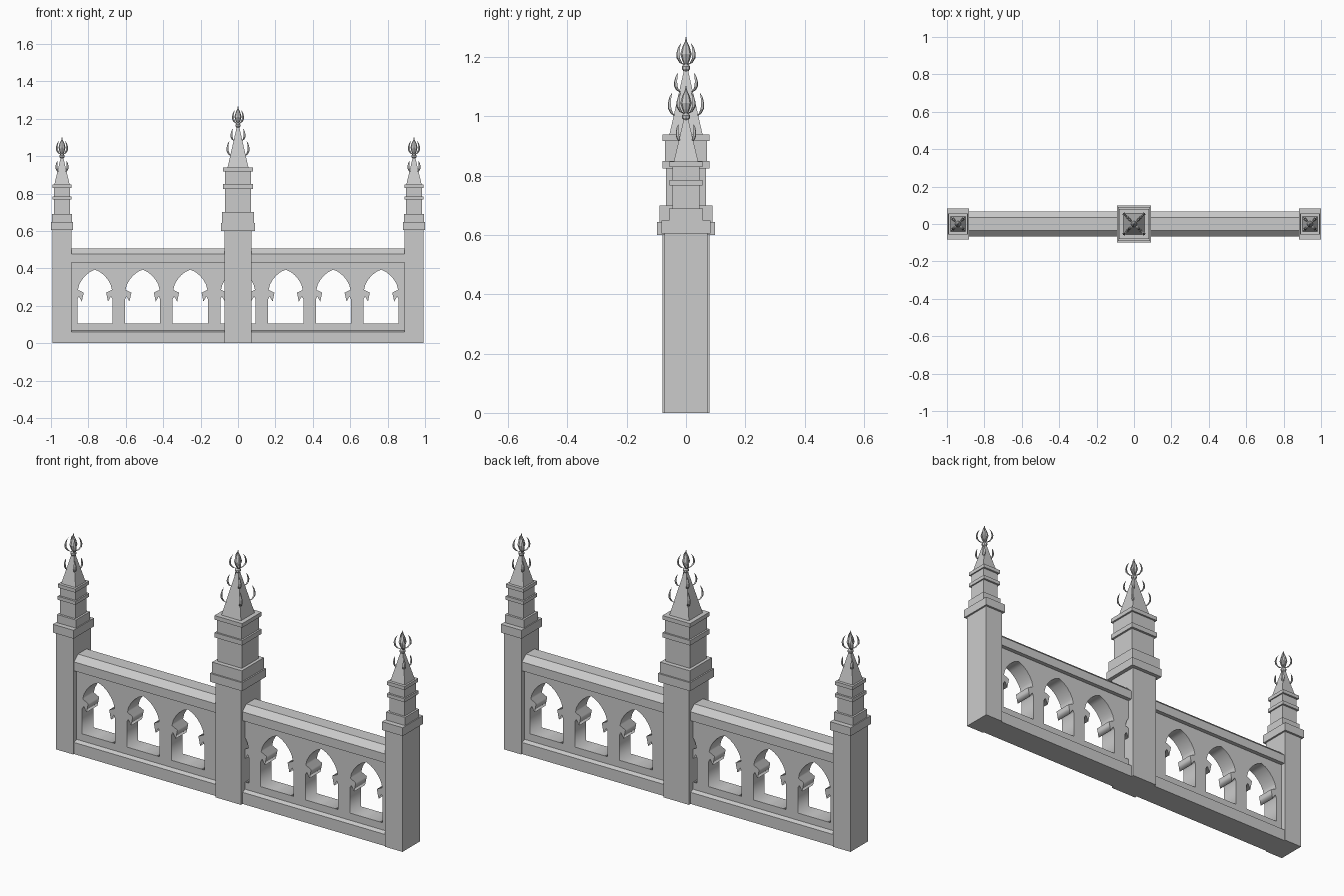
import bpy
import bmesh
import math
from mathutils import Vector

cube = bpy.data.objects.get("Cube")
if cube:
    bpy.data.objects.remove(cube, do_unlink=True)

stone = bpy.data.materials.new("grey_stone")
stone.use_nodes = True
GREY = (0.6, 0.6, 0.6, 1)
stone.diffuse_color = GREY
stone.node_tree.nodes["Principled BSDF"].inputs["Base Color"].default_value = GREY


def finish(name, bm):
    bmesh.ops.remove_doubles(bm, verts=bm.verts, dist=1e-5)
    bmesh.ops.recalc_face_normals(bm, faces=bm.faces)
    mesh = bpy.data.meshes.new(name)
    bm.to_mesh(mesh)
    bm.free()
    mesh.materials.append(stone)
    obj = bpy.data.objects.new(name, mesh)
    bpy.context.collection.objects.link(obj)
    return obj


def loft(bm, rings):
    """Skin a list of equal-length point rings and cap both ends."""
    loops = [[bm.verts.new(p) for p in ring] for ring in rings]
    n = len(loops[0])
    for a, b in zip(loops, loops[1:]):
        for i in range(n):
            j = (i + 1) % n
            bm.faces.new((a[i], a[j], b[j], b[i]))
    bm.faces.new(loops[0][::-1])
    bm.faces.new(loops[-1])


def rect(cx, hx, hy, z):
    return [Vector((cx + sx * hx, sy * hy, z))
            for sx, sy in ((-1, -1), (1, -1), (1, 1), (-1, 1))]


def pillar(name, cx, tiers):
    """Stacked square tiers: bottom z, top z, half width, half depth."""
    bm = bmesh.new()
    rings = []
    for z0, z1, hx, hy in tiers:
        rings += [rect(cx, hx, hy, z0), rect(cx, hx, hy, z1)]
    loft(bm, rings)
    finish(name, bm)


def leaf(bm, cx, d0, d1, z, h, w):
    """Four curled leaves on the diagonals, bulging from d0 out to d1."""
    shape = [(0, 0, 0.25), (0.6, 0.12, 0.8), (0.95, 0.32, 1),
             (1, 0.55, 0.9), (0.85, 0.8, 0.6), (0.55, 1, 0.06)]
    for k in range(4):
        a = math.pi / 4 + k * math.pi / 2
        out = Vector((math.cos(a), math.sin(a), 0))
        side = Vector((-out.y, out.x, 0))
        rings = []
        for s, t, f in shape:
            r = (d0 + (d1 - d0) * s) * math.sqrt(2)
            c = Vector((cx, 0, z + t * h)) + out * r
            rings.append([c + out * w * f * 0.6, c + side * w * f,
                          c - out * w * f * 0.6, c - side * w * f])
        loft(bm, rings)


def spire(name, cx, z0, z1, half):
    bm = bmesh.new()
    loft(bm, [rect(cx, half, half, z0), rect(cx, 0.004, 0.004, z1)])
    finish(name, bm)


def finial(name, cx, z):
    """Turned bud with four leaves around it."""
    bm = bmesh.new()
    profile = [(0.005, -0.012), (0.014, 0), (0.014, 0.008), (0.007, 0.016),
               (0.013, 0.03), (0.019, 0.05), (0.013, 0.072), (0.004, 0.092), (0.001, 0.107)]
    loft(bm, [[Vector((cx + r * math.cos(i * math.pi / 4), r * math.sin(i * math.pi / 4), z + dz))
               for i in range(8)] for r, dz in profile])
    leaf(bm, cx, 0.004, 0.027, z + 0.012, 0.075, 0.008)
    finish(name, bm)


def crockets(name, cx, d0, d1, z, h):
    bm = bmesh.new()
    leaf(bm, cx, d0, d1, z, h, 0.008)
    finish(name, bm)


def rail(name, half_profile):
    """Symmetric y/z profile run along the whole balustrade."""
    ring = half_profile + [(-y, z) for y, z in reversed(half_profile)]
    bm = bmesh.new()
    loft(bm, [[Vector((x, y, z)) for y, z in ring] for x in (-0.92, 0.92)])
    finish(name, bm)


# Central pillar
pillar("centre_pillar", 0, [
    (0, 0.6, 0.072, 0.079), (0.6, 0.643, 0.092, 0.098), (0.643, 0.7, 0.085, 0.09),
    (0.7, 0.825, 0.069, 0.067), (0.825, 0.85, 0.079, 0.079),
    (0.85, 0.917, 0.07, 0.07), (0.917, 0.938, 0.079, 0.079)])
spire("centre_spire", 0, 0.938, 1.168, 0.056)
crockets("centre_lower_crockets", 0, 0.036, 0.056, 1.0, 0.08)
crockets("centre_upper_crockets", 0, 0.018, 0.035, 1.08, 0.066)
finial("centre_finial", 0, 1.16)

# End pillars
for side, cx in (("left", 0.941), ("right", -0.941)):
    pillar(side + "_pillar", cx, [
        (0, 0.605, 0.05, 0.072), (0.605, 0.648, 0.059, 0.083), (0.648, 0.69, 0.054, 0.057),
        (0.69, 0.767, 0.044, 0.046), (0.767, 0.785, 0.051, 0.056),
        (0.785, 0.83, 0.044, 0.046), (0.83, 0.848, 0.05, 0.056)])
    spire(side + "_spire", cx, 0.848, 1.005, 0.041)
    crockets(side + "_crockets", cx, 0.02, 0.029, 0.915, 0.06)
    finial(side + "_finial", cx, 0.995)

# Base plinth and coping
rail("base_plinth", [(0.066, 0), (0.066, 0.06), (0.045, 0.068)])
rail("coping", [(0.045, 0.43), (0.066, 0.43), (0.066, 0.476), (0.035, 0.505)])

# Pierced panel: pointed openings with a barbed cusp on each jamb
half_arch = [(0.094, 0.105), (0.094, 0.235), (0.086, 0.25), (0.07, 0.222), (0.06, 0.27),
             (0.091, 0.285), (0.084, 0.313), (0.07, 0.338), (0.05, 0.362), (0.026, 0.381)]
arch = half_arch + [(0, 0.393)] + [(-x, z) for x, z in reversed(half_arch)]
curve = bpy.data.curves.new("panel_outline", "CURVE")
curve.dimensions = "2D"
curve.fill_mode = "BOTH"
curve.extrude = 0.045


def outline(points):
    spline = curve.splines.new("POLY")
    spline.points.add(len(points) - 1)
    for p, (x, z) in zip(spline.points, points):
        p.co = (x, z, 0, 1)
    spline.use_cyclic_u = True


outline([(-0.92, 0.05), (0.92, 0.05), (0.92, 0.45), (-0.92, 0.45)])
for k in range(-3, 4):
    outline([(x + k * 0.255, z) for x, z in arch])
helper = bpy.data.objects.new("panel_outline", curve)
bpy.context.collection.objects.link(helper)
bpy.context.view_layer.update()
flat = bpy.data.meshes.new_from_object(helper.evaluated_get(bpy.context.evaluated_depsgraph_get()))
bm = bmesh.new()
bm.from_mesh(flat)
bpy.data.objects.remove(helper, do_unlink=True)
panel = finish("pierced_panel", bm)
panel.rotation_euler.x = math.pi / 2
